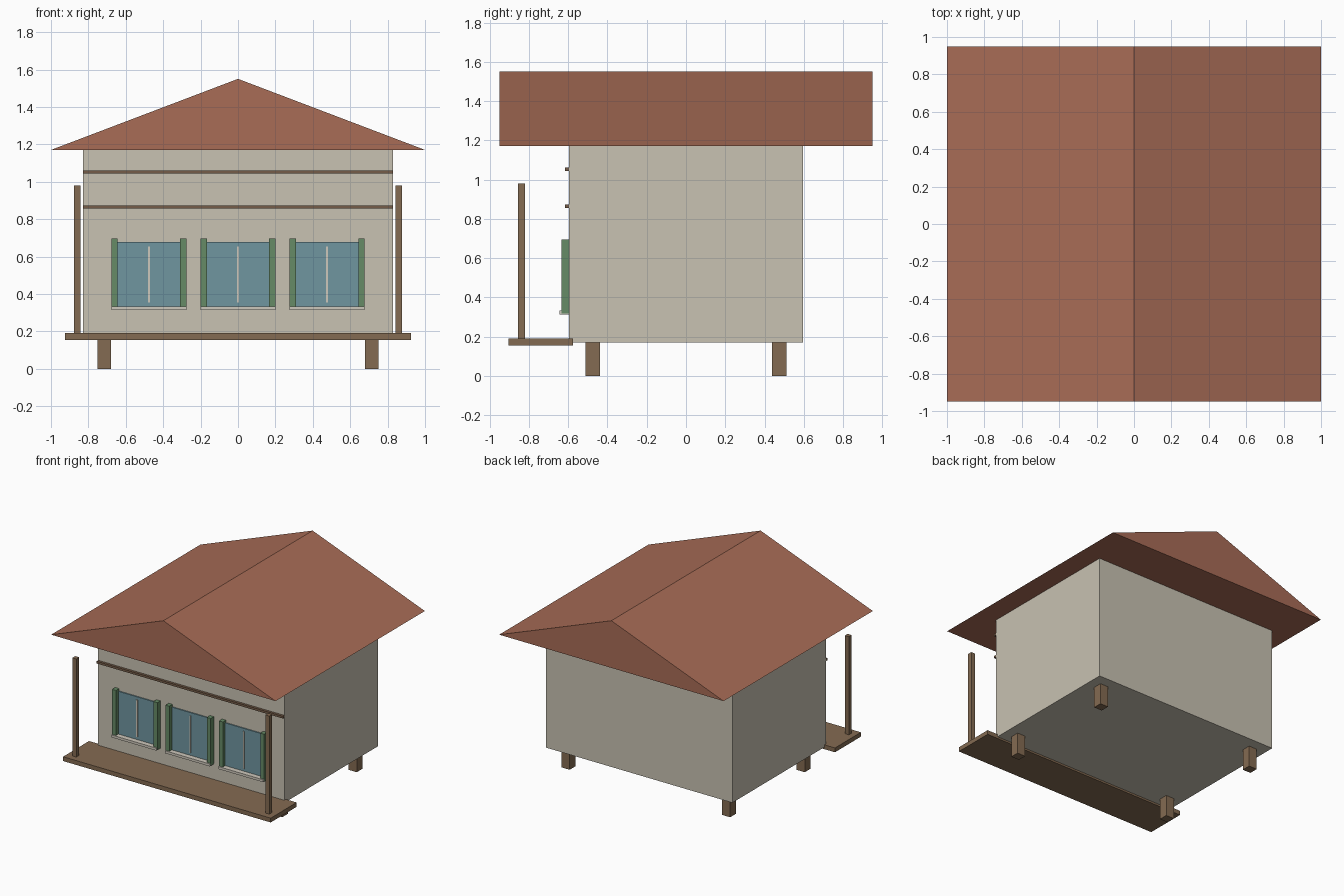
import bpy, bmesh

if "Cube" in bpy.data.objects:
    bpy.data.objects.remove(bpy.data.objects["Cube"])


def material(name, r, g, b):
    def lin(c):
        c /= 255
        return c / 12.92 if c <= 0.04045 else ((c + 0.055) / 1.055) ** 2.4
    m = bpy.data.materials.new(name)
    m.diffuse_color = (lin(r), lin(g), lin(b), 1)
    m.use_nodes = True
    m.node_tree.nodes["Principled BSDF"].inputs["Base Color"].default_value = m.diffuse_color
    return m


WALL = material("plaster", 200, 194, 178)
ROOF = material("roof_red", 168, 108, 86)
WOOD = material("wood_brown", 132, 107, 82)
TRIM = material("trim_brown", 117, 92, 72)
GLASS = material("glass_blue", 112, 150, 160)
GREEN = material("shutter_green", 102, 139, 102)
PALE = material("pale_frame", 206, 200, 188)


def add(name, bm, mat):
    bmesh.ops.recalc_face_normals(bm, faces=bm.faces)
    me = bpy.data.meshes.new(name)
    bm.to_mesh(me)
    bm.free()
    me.materials.append(mat)
    ob = bpy.data.objects.new(name, me)
    bpy.context.collection.objects.link(ob)
    return ob


def box(name, x, y, z, mat):
    """Box from (min, max) ranges on each axis."""
    bm = bmesh.new()
    bmesh.ops.create_cube(bm, size=1)
    for v in bm.verts:
        v.co = [r[0] if c < 0 else r[1] for r, c in zip((x, y, z), v.co)]
    return add(name, bm, mat)


# House body
box("walls", (-0.83, 0.83), (-0.595, 0.595), (0.17, 1.172), WALL)

# Solid gable roof: triangle extruded along y
bm = bmesh.new()
tri = bm.faces.new([bm.verts.new((x, -0.95, z)) for x, z in ((-1, 1.17), (1, 1.17), (0, 1.55))])
ext = bmesh.ops.extrude_face_region(bm, geom=[tri], use_keep_orig=True)
bmesh.ops.translate(bm, vec=(0, 1.9, 0),
                    verts=[e for e in ext["geom"] if isinstance(e, bmesh.types.BMVert)])
add("roof", bm, ROOF)

# Porch deck, posts and stilts
box("porch_deck", (-0.925, 0.925), (-0.905, -0.575), (0.155, 0.19), WOOD)
for s, side in ((-1, "left"), (1, "right")):
    px, lx = s * 0.86, s * 0.715
    box(f"porch_post_{side}", (px - 0.018, px + 0.018), (-0.855, -0.819), (0.185, 0.98), WOOD)
    for y, end in ((-0.475, "front"), (0.475, "back")):
        box(f"stilt_{end}_{side}", (lx - 0.036, lx + 0.036), (y - 0.036, y + 0.036), (0, 0.175), WOOD)

# Horizontal trim strips on the front wall
for i, z in enumerate((0.865, 1.052)):
    box(f"trim_strip_{i}", (-0.83, 0.83), (-0.615, -0.594), (z - 0.009, z + 0.009), TRIM)

# Three windows with glass, mullion, sill and side shutters
for i, cx in enumerate((-0.476, 0, 0.476)):
    box(f"window_glass_{i}", (cx - 0.17, cx + 0.17), (-0.604, -0.594), (0.325, 0.677), GLASS)
    box(f"window_mullion_{i}", (cx - 0.006, cx + 0.006), (-0.61, -0.603), (0.355, 0.655), PALE)
    box(f"window_sill_{i}", (cx - 0.2, cx + 0.2), (-0.645, -0.594), (0.313, 0.333), PALE)
    for s, side in ((-1, "left"), (1, "right")):
        sx = cx + s * 0.184
        box(f"shutter_{side}_{i}", (sx - 0.017, sx + 0.017), (-0.635, -0.594), (0.317, 0.696), GREEN)
